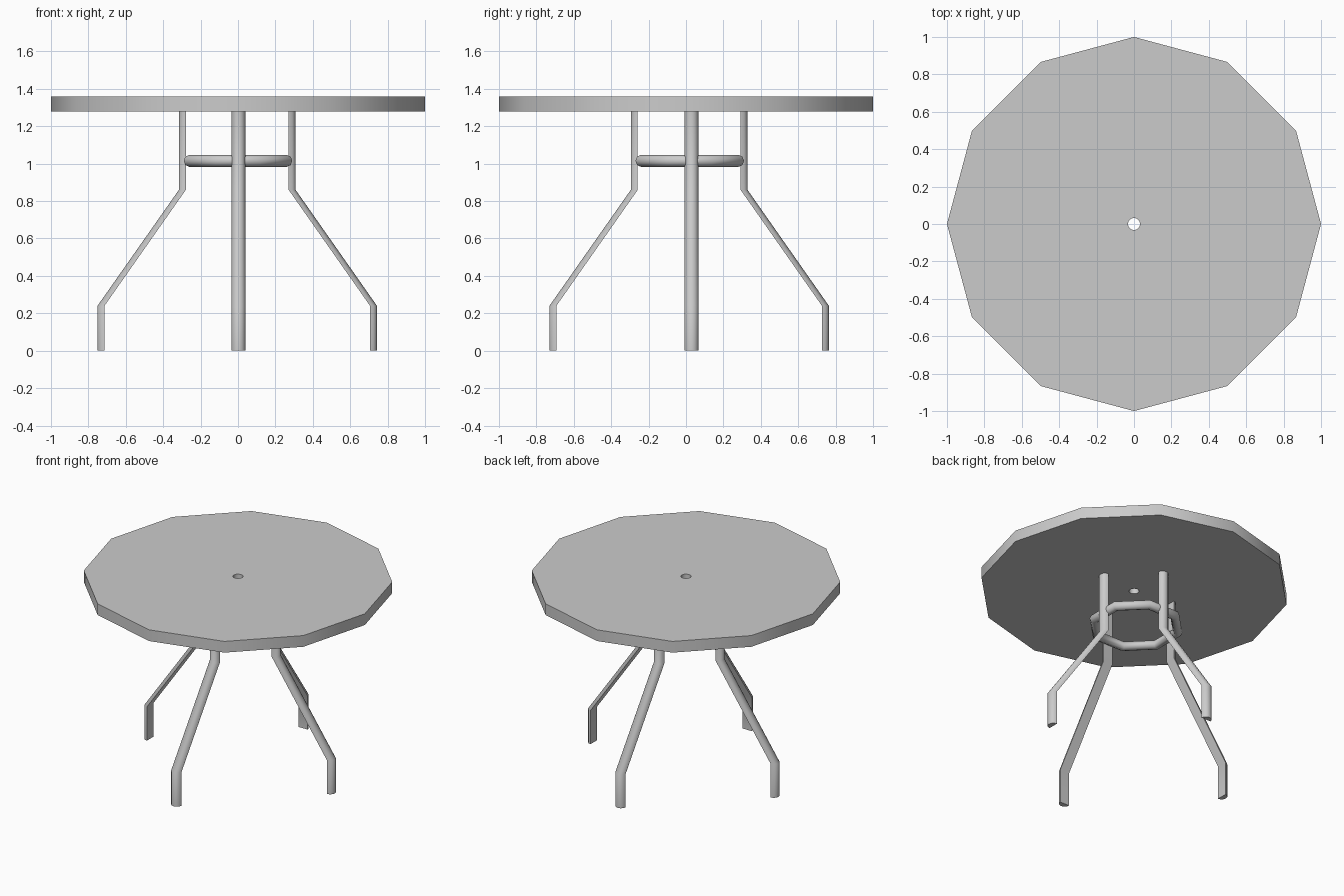
import bpy, bmesh, math
from math import pi, cos, sin
from mathutils import Matrix, Vector

cube = bpy.data.objects.get("Cube")
if cube:
    bpy.data.objects.remove(cube, do_unlink=True)

GREY = (0.6, 0.6, 0.6, 1)
mat = bpy.data.materials.new("plain grey")
mat.use_nodes = True
mat.diffuse_color = GREY
mat.node_tree.nodes["Principled BSDF"].inputs["Base Color"].default_value = GREY


def finish(name, bm, angle):
    bmesh.ops.recalc_face_normals(bm, faces=bm.faces)
    mesh = bpy.data.meshes.new(name)
    bm.to_mesh(mesh)
    bm.free()
    mesh.materials.append(mat)
    obj = bpy.data.objects.new(name, mesh)
    bpy.context.collection.objects.link(obj)
    bpy.ops.object.select_all(action='DESELECT')
    obj.select_set(True)
    bpy.context.view_layer.objects.active = obj
    bpy.ops.object.shade_smooth_by_angle(angle=math.radians(angle))
    return obj


def loft(rings, closed):
    """Skin a list of point rings; join ends into a loop or cap them."""
    bm = bmesh.new()
    rows = [[bm.verts.new(p) for p in ring] for ring in rings]
    n = len(rows[0])
    pairs = list(zip(rows, rows[1:]))
    if closed:
        pairs.append((rows[-1], rows[0]))
    for a, b in pairs:
        for i in range(n):
            j = (i + 1) % n
            bm.faces.new((a[i], a[j], b[j], b[i]))
    if not closed:
        bm.faces.new(rows[0])
        bm.faces.new(rows[-1])
    return bm


def circle(radius, z, sides):
    return [(radius * cos(2 * pi * i / sides), radius * sin(2 * pi * i / sides), z)
            for i in range(sides)]


# Twelve-sided top with a round hole through its middle
TOP, UNDER, HOLE = 1.36, 1.28, 0.033
top_rings = [circle(HOLE, TOP, 12), circle(1, TOP, 12),
             circle(1, UNDER, 12), circle(HOLE, UNDER, 12)]
finish("table_top", loft(top_rings, True), 40)

# Half-round bent legs, curved side outward
LEG_R = 0.037
PATH = [(0.71, 0), (0.71, 0.24), (0.275, 0.86), (0.275, UNDER)]
section = [(LEG_R * cos(a), LEG_R * sin(a)) for a in (pi * (i / 6 - 0.5) for i in range(7))]
legs = {"left_leg": (0, -0.004, 0.03), "back_leg": (1, 0.003, 0.017),
        "right_leg": (2, -0.004, 0.03), "front_leg": (3, 0.003, 0.017)}
for name, (turn, x, y) in legs.items():
    bm = loft([[(r + u, v, z) for u, v in section] for r, z in PATH], False)
    bm.transform(Matrix.Translation((x, y, 0)) @ Matrix.Rotation(turn * pi / 2, 4, 'Z'))
    finish(name, bm, 60)

# Eight-sided tube ring bracing the legs
RING_R, TUBE_R, RING_Z = 0.282, 0.032, 1.015
tube = []
for k in range(8):
    a = (k + 0.5) * pi / 4
    tube.append([((RING_R + TUBE_R * cos(t)) * cos(a),
                  (RING_R + TUBE_R * cos(t)) * sin(a) + 0.02,
                  RING_Z + TUBE_R * sin(t)) for t in (i * pi / 4 for i in range(8))])
finish("brace_ring", loft(tube, True), 60)
